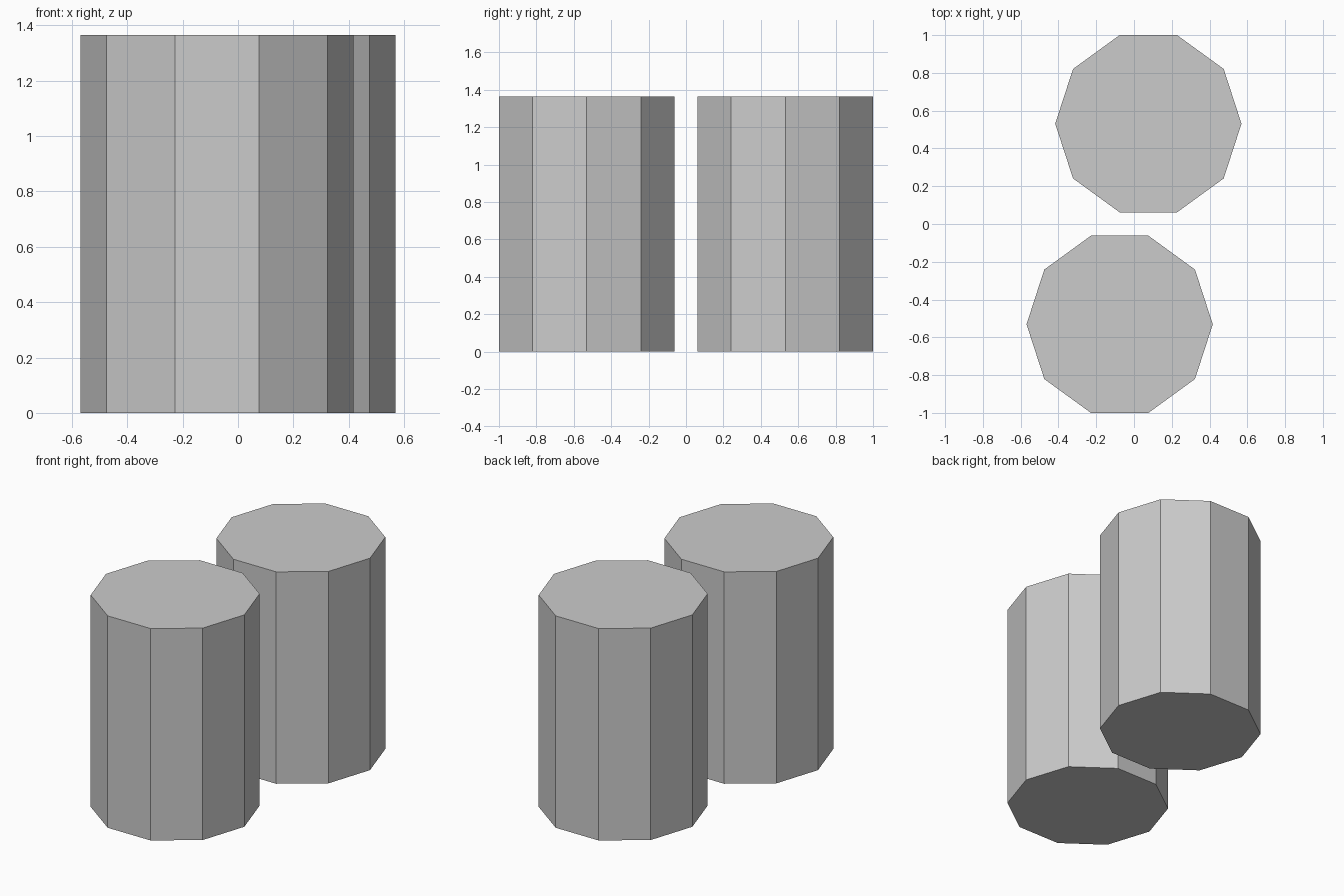
import bpy, math

if "Cube" in bpy.data.objects:
    bpy.data.objects.remove(bpy.data.objects["Cube"])

RADIUS, HEIGHT = 0.493, 1.365
X, Y = 0.076, 0.531


def ten_sided_column(name, x, y):
    bpy.ops.mesh.primitive_cylinder_add(
        vertices=10, radius=RADIUS, depth=HEIGHT, location=(x, y, HEIGHT / 2),
        rotation=(0, 0, math.radians(18)))  # corners point along x
    column = bpy.context.object
    column.name = name
    bpy.ops.object.transform_apply(location=False, rotation=True, scale=False)


# Two matching columns, half a turn apart about the centre
ten_sided_column("back_column", X, Y)
ten_sided_column("front_column", -X, -Y)
